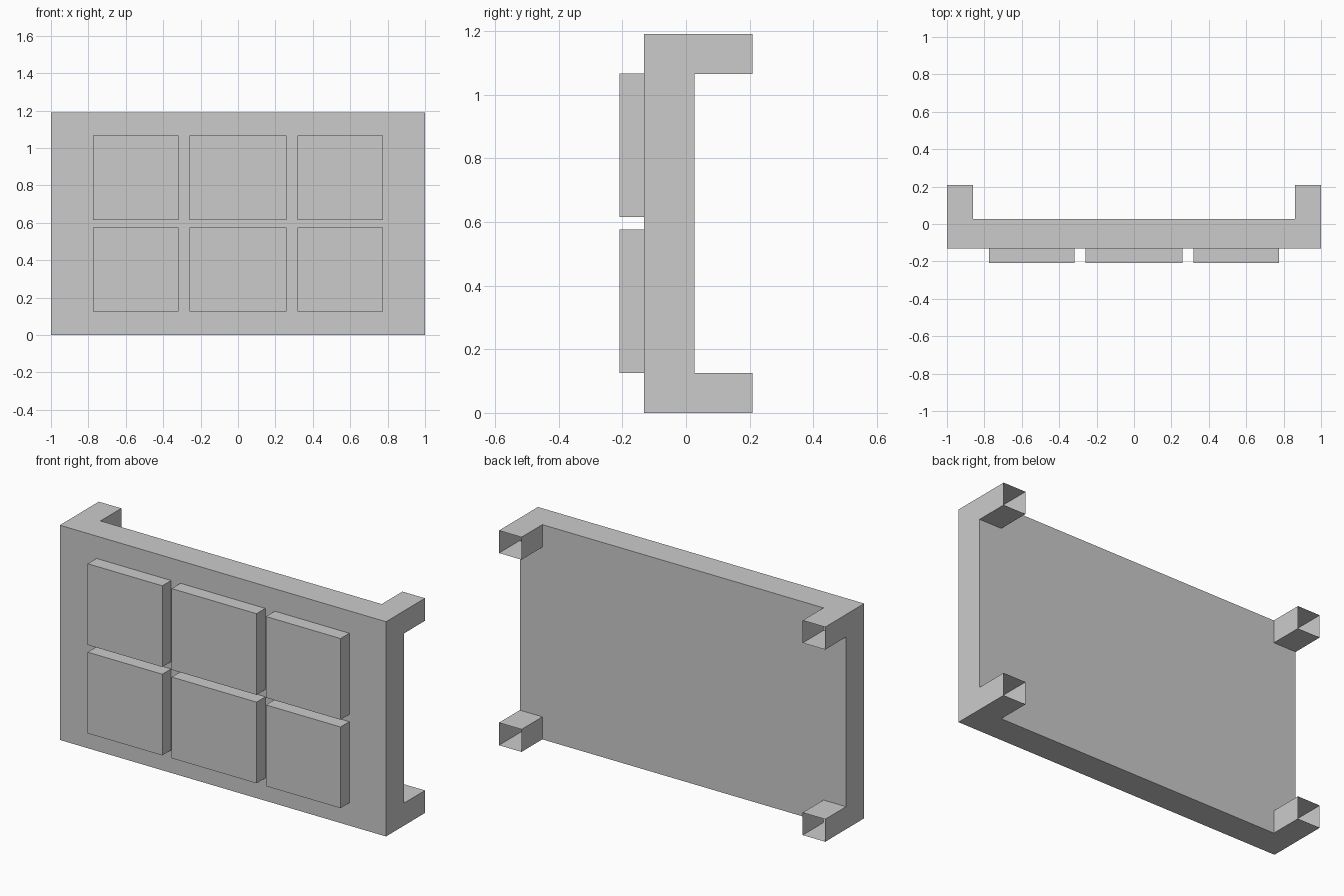
import bpy, bmesh
from mathutils import Vector

if "Cube" in bpy.data.objects:
    bpy.data.objects.remove(bpy.data.objects["Cube"])

H = 1.19                       # overall height
FRONT, BACK, LEG_END = -0.132, 0.027, 0.209
LEG_X, LEG_Z = 0.862, 0.125    # inner edges of the corner legs


def box_bmesh(x, y, z):
    """Box spanning the (min, max) ranges given for each axis."""
    bm = bmesh.new()
    bmesh.ops.create_cube(bm, size=1)
    for v in bm.verts:
        v.co = [r[0] if c < 0 else r[1] for c, r in zip(v.co, (x, y, z))]
    return bm


def add_object(name, bm):
    mesh = bpy.data.meshes.new(name)
    bm.to_mesh(mesh)
    bm.free()
    ob = bpy.data.objects.new(name, mesh)
    bpy.context.collection.objects.link(ob)
    return ob


# Hollow backing board, cut so that the corner leg outlines exist on its back
bm = box_bmesh((-1, 1), (FRONT, BACK), (0, H))
cuts = [((s * LEG_X, 0, 0), (1, 0, 0)) for s in (-1, 1)]
cuts += [((0, 0, z), (0, 0, 1)) for z in (LEG_Z, H - LEG_Z)]
for co, no in cuts:
    bmesh.ops.bisect_plane(bm, geom=bm.verts[:] + bm.edges[:] + bm.faces[:],
                           plane_co=co, plane_no=no)

# Four open-ended corner legs pulled out of the back
bm.normal_update()
corners = []
for f in bm.faces:
    c = f.calc_center_median()
    if f.normal.y > 0.9 and abs(c.x) > LEG_X and abs(c.z - H / 2) > H / 2 - LEG_Z:
        corners.append(f)
ends = bmesh.ops.extrude_discrete_faces(bm, faces=corners)["faces"]
for f in ends:
    bmesh.ops.translate(bm, verts=f.verts[:], vec=Vector((0, LEG_END - BACK, 0)))
bmesh.ops.delete(bm, geom=ends, context='FACES_ONLY')
add_object("backing_board", bm)

# Six raised front tiles in two rows of three
for row, z in (("lower", (0.126, 0.576)), ("upper", (0.616, 1.066))):
    for col, x in (("left", (-0.775, -0.318)), ("middle", (-0.26, 0.26)),
                   ("right", (0.318, 0.775))):
        add_object(f"{row}_{col}_tile", box_bmesh(x, (-0.209, FRONT), z))
